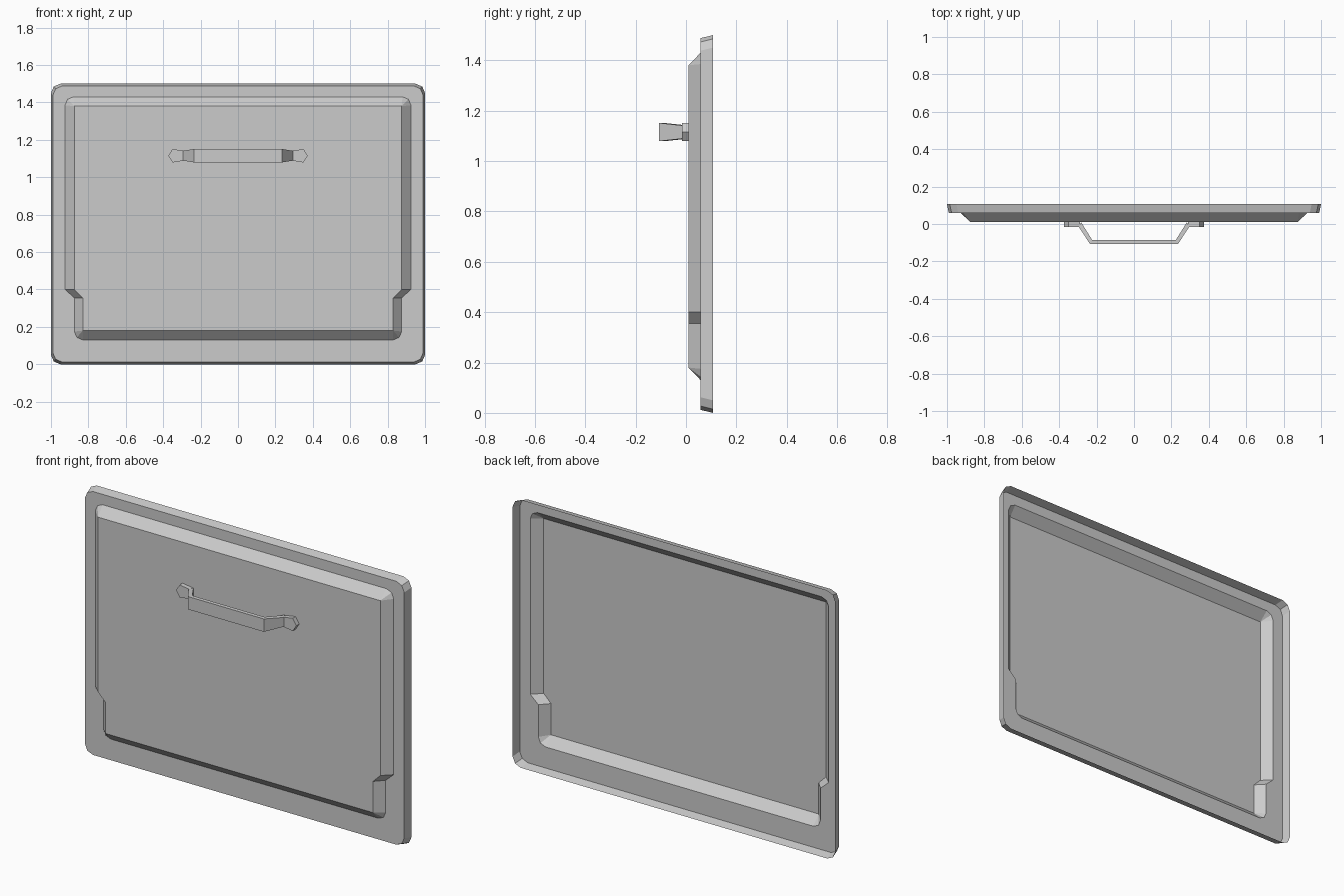
import bpy
import bmesh

cube = bpy.data.objects.get("Cube")
if cube:
    bpy.data.objects.remove(cube, do_unlink=True)

grey = bpy.data.materials.new("painted_grey")
grey.use_nodes = True
grey.diffuse_color = (0.6, 0.6, 0.6, 1)
grey.node_tree.nodes["Principled BSDF"].inputs["Base Color"].default_value = (0.6, 0.6, 0.6, 1)


def make_object(name, bm):
    mesh = bpy.data.meshes.new(name)
    bm.to_mesh(mesh)
    bm.free()
    mesh.materials.append(grey)
    obj = bpy.data.objects.new(name, mesh)
    bpy.context.collection.objects.link(obj)
    return obj


def corner(x, z, size, side):
    """Two-segment corner, listed bottom to top; side is 1 at the top, -1 at the bottom."""
    pts = [(x, z - side * size), (x - size * 0.3, z - side * size * 0.3), (x - size, z)]
    return pts if side > 0 else pts[::-1]


def ring(bm, half, y):
    """Closed outline made from its +x half, listed bottom to top."""
    outline = half + [(-x, z) for x, z in reversed(half)]
    return [bm.verts.new((x, y, z)) for x, z in outline]


def loft(bm, a, b):
    n = len(a)
    for i in range(n):
        j = (i + 1) % n
        bm.faces.new((a[i], a[j], b[j], b[i]))


# Door panel: open-backed shell with flared skirt, flat flange and raised field
STEP_TOP, STEP_LOW = 0.40, 0.355
BACK, FLANGE, FIELD = 0.107, 0.058, 0.01


def rim(x, low, high):
    return (corner(x, low, 0.05, -1) + [(x, STEP_LOW), (x, STEP_TOP)]
            + corner(x, high, 0.05, 1))


recess = (corner(0.875, 0.13, 0.045, -1) + [(0.875, STEP_LOW), (0.925, STEP_TOP)]
          + corner(0.925, 1.43, 0.045, 1))
field = ([(0.83, 0.18)] * 3 + [(0.83, STEP_LOW), (0.875, STEP_TOP)]
         + [(0.875, 1.38)] * 3)

bm = bmesh.new()
rings = [ring(bm, rim(1.0, 0.0, 1.5), BACK),
         ring(bm, rim(0.99, 0.012, 1.488), FLANGE),
         ring(bm, recess, FLANGE),
         ring(bm, field, FIELD)]
for outer, inner in zip(rings, rings[1:]):
    loft(bm, outer, inner)
bm.faces.new(rings[-1])
bmesh.ops.remove_doubles(bm, verts=bm.verts[:], dist=0.0005)
make_object("door_panel", bm)

# Handle bar: rectangular sections swept from one foot to the other
MID = 1.115
foot = (0.295, -0.016, 0.283, 0.01, 0.026)    # front x, y; back x, y; half height
bend = (0.235, -0.107, 0.224, -0.085, 0.036)
bm = bmesh.new()
sections = []
for side, (fx, fy, bx, by, h) in ((-1, foot), (-1, bend), (1, bend), (1, foot)):
    sections.append([bm.verts.new(p) for p in (
        (side * fx, fy, MID - h), (side * fx, fy, MID + h),
        (side * bx, by, MID + h), (side * bx, by, MID - h))])
for a, b in zip(sections, sections[1:]):
    loft(bm, a, b)
bm.faces.new(sections[0])
bm.faces.new(sections[-1])
bmesh.ops.recalc_face_normals(bm, faces=bm.faces[:])
make_object("handle_bar", bm)

# Handle mounts: five-sided pads against the panel
pad = [(0.29, -0.026), (0.35, -0.036), (0.373, 0), (0.35, 0.036), (0.29, 0.026)]
for name, side in (("left_handle_mount", 1), ("right_handle_mount", -1)):
    bm = bmesh.new()
    face = bm.faces.new([bm.verts.new((side * x, -0.016, MID + z)) for x, z in pad])
    new = bmesh.ops.extrude_face_region(bm, geom=[face])["geom"]
    bmesh.ops.translate(bm, vec=(0, FIELD + 0.016, 0),
                        verts=[g for g in new if isinstance(g, bmesh.types.BMVert)])
    bmesh.ops.recalc_face_normals(bm, faces=bm.faces[:])
    make_object(name, bm)
